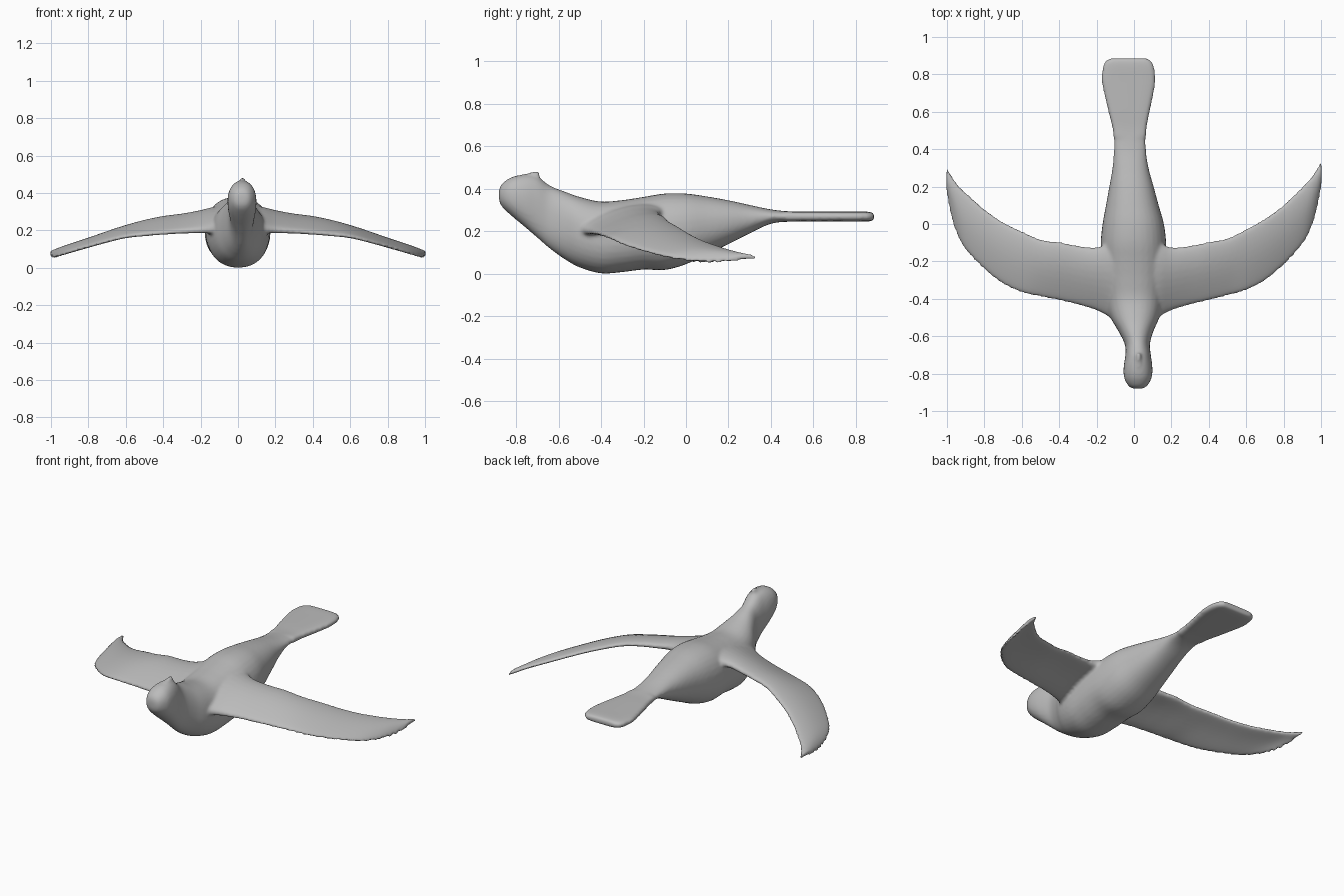
import bpy, bmesh, math
from mathutils import Vector

feather = bpy.data.materials.new("plain_grey")
feather.diffuse_color = (0.5, 0.5, 0.5, 1)


def spline(rows, steps=4):
    """Catmull-Rom interpolation through rows of section numbers."""
    rows = [Vector(r) for r in rows]
    out = []
    for i in range(len(rows) - 1):
        a, b, c, d = rows[max(i - 1, 0)], rows[i], rows[i + 1], rows[min(i + 2, len(rows) - 1)]
        for s in range(steps):
            t = s / steps
            out.append(0.5 * (2 * b + (c - a) * t + (2 * a - 5 * b + 4 * c - d) * t * t
                              + (3 * b - a - 3 * c + d) * t ** 3))
    return out + [rows[-1]]


def loft(bm, rings):
    """Skin closed rings and cap both ends."""
    rings = [[bm.verts.new(p) for p in ring] for ring in rings]
    n = len(rings[0])
    faces = [bm.faces.new(rings[0]), bm.faces.new(rings[-1][::-1])]
    for a, b in zip(rings, rings[1:]):
        for i in range(n):
            j = (i + 1) % n
            faces.append(bm.faces.new((a[j], a[i], b[i], b[j])))
    bmesh.ops.recalc_face_normals(bm, faces=faces)


bm = bmesh.new()

# Head, body and tail: y, left x, right x, bottom z, top z
body = [
    (-0.880, -0.005, 0.045, 0.345, 0.395), (-0.865, -0.030, 0.070, 0.315, 0.425),
    (-0.82, -0.053, 0.095, 0.272, 0.455), (-0.76, -0.055, 0.098, 0.222, 0.467),
    (-0.70, -0.046, 0.090, 0.170, 0.458), (-0.64, -0.050, 0.085, 0.118, 0.415),
    (-0.57, -0.085, 0.105, 0.068, 0.387), (-0.50, -0.125, 0.135, 0.030, 0.362),
    (-0.40, -0.155, 0.158, 0.002, 0.340), (-0.30, -0.168, 0.168, 0.008, 0.347),
    (-0.20, -0.175, 0.173, 0.020, 0.362), (-0.10, -0.178, 0.172, 0.018, 0.378),
    (0.00, -0.168, 0.160, 0.045, 0.378), (0.10, -0.150, 0.132, 0.092, 0.364),
    (0.20, -0.132, 0.105, 0.140, 0.346), (0.30, -0.115, 0.078, 0.190, 0.324),
    (0.40, -0.108, 0.064, 0.236, 0.303), (0.50, -0.113, 0.066, 0.246, 0.293),
    (0.60, -0.137, 0.084, 0.246, 0.293), (0.70, -0.160, 0.105, 0.246, 0.293),
    (0.77, -0.173, 0.114, 0.246, 0.293), (0.84, -0.166, 0.107, 0.246, 0.293),
    (0.872, -0.150, 0.090, 0.248, 0.290), (0.885, -0.125, 0.070, 0.255, 0.283)]


def oval(y, x0, x1, z0, z1, n=32):
    power = 0.55 if y > 0.45 else 0.9          # flat tail has squarer sides
    ring = []
    for k in range(n):
        c, s = math.cos(2 * math.pi * k / n), math.sin(2 * math.pi * k / n)
        ring.append(((x0 + x1) / 2 + (x1 - x0) / 2 * math.copysign(abs(c) ** power, c), y,
                     (z0 + z1) / 2 + (z1 - z0) / 2 * math.copysign(abs(s) ** power, s)))
    return ring


loft(bm, [oval(*r) for r in spline(body)])

# Wings: x, leading y, trailing y, leading z, trailing z, thickness
wing = [
    (0.00, -0.58, -0.02, 0.200, 0.290, 0.110), (0.12, -0.505, -0.09, 0.205, 0.288, 0.095),
    (0.20, -0.462, -0.125, 0.200, 0.280, 0.070), (0.30, -0.432, -0.115, 0.193, 0.268, 0.055),
    (0.40, -0.408, -0.095, 0.186, 0.258, 0.048), (0.50, -0.383, -0.075, 0.177, 0.238, 0.044),
    (0.60, -0.355, -0.025, 0.166, 0.210, 0.040), (0.70, -0.303, 0.030, 0.142, 0.177, 0.038),
    (0.80, -0.220, 0.105, 0.114, 0.142, 0.036), (0.90, -0.110, 0.200, 0.085, 0.110, 0.034),
    (0.95, -0.015, 0.255, 0.068, 0.095, 0.032), (0.98, 0.085, 0.302, 0.058, 0.084, 0.030),
    (1.003, 0.210, 0.340, 0.060, 0.077, 0.026)]


def wing_ring(side, x, y0, y1, z0, z1, thick, n=28):
    ring = []
    sweep = 0.035 * max(0, x - 0.4) / 0.6 if side < 0 else 0   # left wing sits slightly forward
    for k in range(n):
        a = 2 * math.pi * k / n
        t = 0.5 - 0.5 * math.cos(a)
        step = 0.5 * t + 0.5 * t * t * (3 - 2 * t)
        h = math.copysign(abs(math.sin(a)) ** 0.7, math.sin(a)) * thick / 2
        arch = 0.02 * math.sin(math.pi * t) * (1 - 0.5 * x)
        ring.append((side * x, y0 + (y1 - y0) * t - sweep, z0 + (z1 - z0) * step + arch + h))
    return ring


for side in (-1, 1):
    loft(bm, [wing_ring(side, *r) for r in spline(wing)])

# Small crest: pointed lump on the back of the head
crest = [(-0.79, 0.012, 0.034, 0.42, 0.462), (-0.74, -0.012, 0.060, 0.40, 0.474),
         (-0.705, 0.000, 0.050, 0.40, 0.484), (-0.690, 0.010, 0.042, 0.40, 0.480)]
loft(bm, [[(x0, y, z0), (x1, y, z0), ((x0 + x1) / 2 + 0.01, y, z1), ((x0 + x1) / 2 - 0.01, y, z1)]
          for y, x0, x1, z0, z1 in crest])

mesh = bpy.data.meshes.new("bird")
bm.to_mesh(mesh)
bm.free()
mesh.materials.append(feather)
bird = bpy.data.objects.new("bird", mesh)
bpy.context.collection.objects.link(bird)

# Fuse the parts into one skin and soften the joins
remesh = bird.modifiers.new("fuse", 'REMESH')
remesh.mode = 'VOXEL'
remesh.voxel_size = 0.009
remesh.use_smooth_shade = True
soften = bird.modifiers.new("soften", 'SMOOTH')
soften.factor = 0.5
soften.iterations = 5

# Extra softening only around the wing roots
root = bird.modifiers.new("soften_roots", 'LAPLACIANSMOOTH')
root.iterations = 2
root.lambda_factor = 0.3
